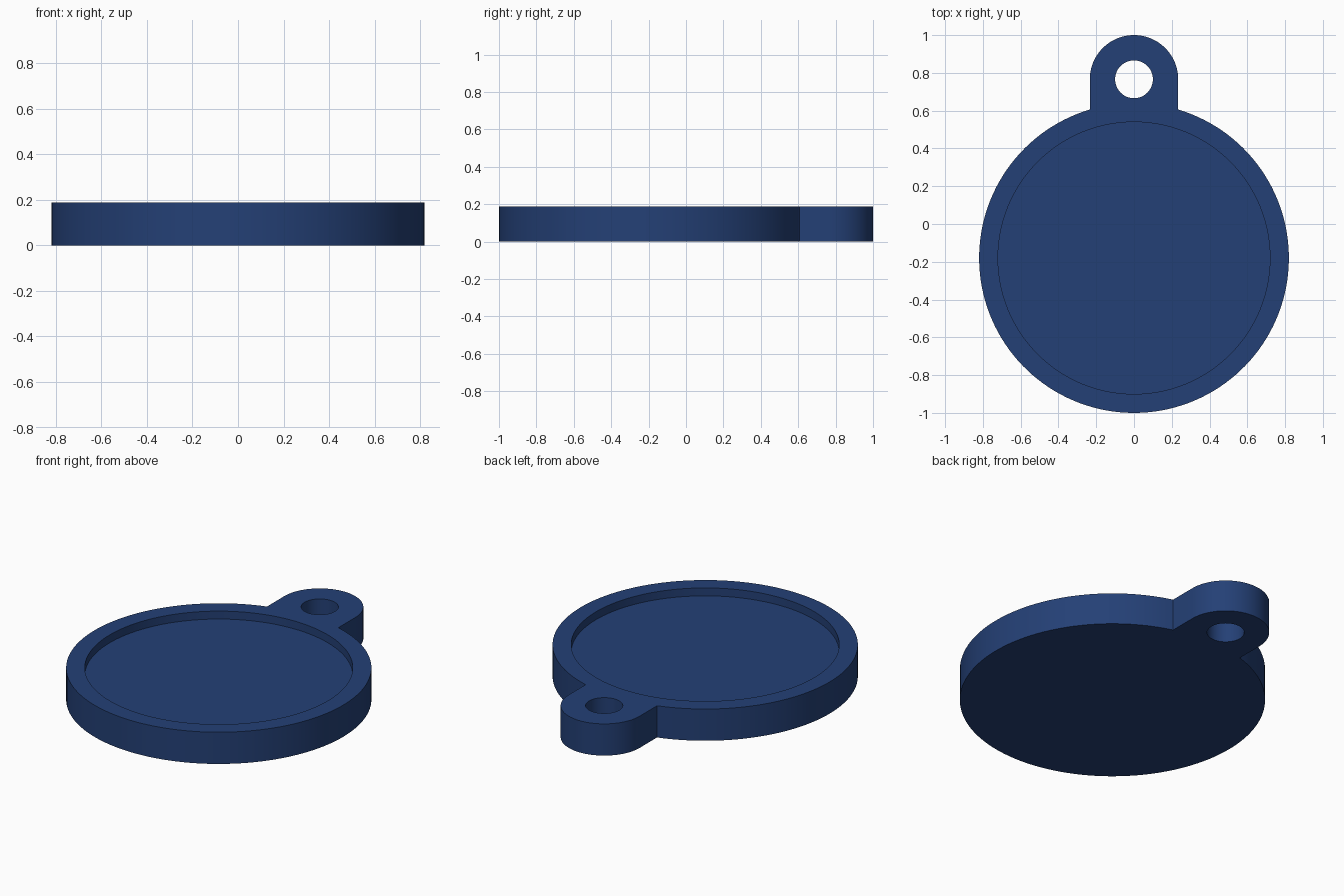
import bpy, bmesh, math

if "Cube" in bpy.data.objects:
    bpy.data.objects.remove(bpy.data.objects["Cube"])

HEIGHT = 0.188
FLOOR = 0.141
DISC_Y, DISC_R, RECESS_R = -0.18, 0.82, 0.72
TAB_Y, TAB_R, HOLE_R = 0.766, 0.234, 0.10

navy = bpy.data.materials.new("navy_blue")
navy.diffuse_color = (0.0176, 0.0513, 0.181, 1)
navy.use_nodes = True
navy.node_tree.nodes["Principled BSDF"].inputs["Base Color"].default_value = navy.diffuse_color


def arc(cy, r, start, end, n):
    """Points on an arc around (0, cy), both ends included."""
    return [(r * math.cos(start + (end - start) * i / n),
             cy + r * math.sin(start + (end - start) * i / n)) for i in range(n + 1)]


def prism(name, outline, z0, z1):
    """Straight extrusion of a counter-clockwise outline."""
    bm = bmesh.new()
    face = bm.faces.new([bm.verts.new((x, y, z0)) for x, y in outline])
    top = bmesh.ops.extrude_face_region(bm, geom=[face], use_keep_orig=True)["geom"]
    bmesh.ops.translate(bm, vec=(0, 0, z1 - z0),
                        verts=[v for v in top if isinstance(v, bmesh.types.BMVert)])
    bmesh.ops.recalc_face_normals(bm, faces=bm.faces)
    mesh = bpy.data.meshes.new(name)
    bm.to_mesh(mesh)
    bm.free()
    mesh.materials.append(navy)
    obj = bpy.data.objects.new(name, mesh)
    bpy.context.collection.objects.link(obj)
    return obj


def cut(target, cutter):
    """Subtract the cutter, then discard it."""
    mod = target.modifiers.new("cut", "BOOLEAN")
    mod.operation, mod.solver, mod.object = "DIFFERENCE", "EXACT", cutter
    bpy.context.view_layer.objects.active = target
    bpy.ops.object.modifier_apply(modifier=mod.name)
    bpy.data.objects.remove(cutter)


# Round body and hanging tab share one outline
join = math.acos(TAB_R / DISC_R)
outline = (arc(DISC_Y, DISC_R, math.pi - join, 2 * math.pi + join, 128)
           + arc(TAB_Y, TAB_R, 0, math.pi, 48))
body = prism("tag_body", outline, 0, HEIGHT)

# Shallow round recess in the top, and the ring hole through the tab
cut(body, prism("recess_cutter", arc(DISC_Y, RECESS_R, 0, math.tau, 128)[:-1], FLOOR, HEIGHT + 0.1))
cut(body, prism("hole_cutter", arc(TAB_Y, HOLE_R, 0, math.tau, 64)[:-1], -0.1, HEIGHT + 0.1))

# Smooth round walls, crisp rims
body.select_set(True)
bpy.context.view_layer.objects.active = body
bpy.ops.object.shade_smooth_by_angle(angle=math.radians(30))
